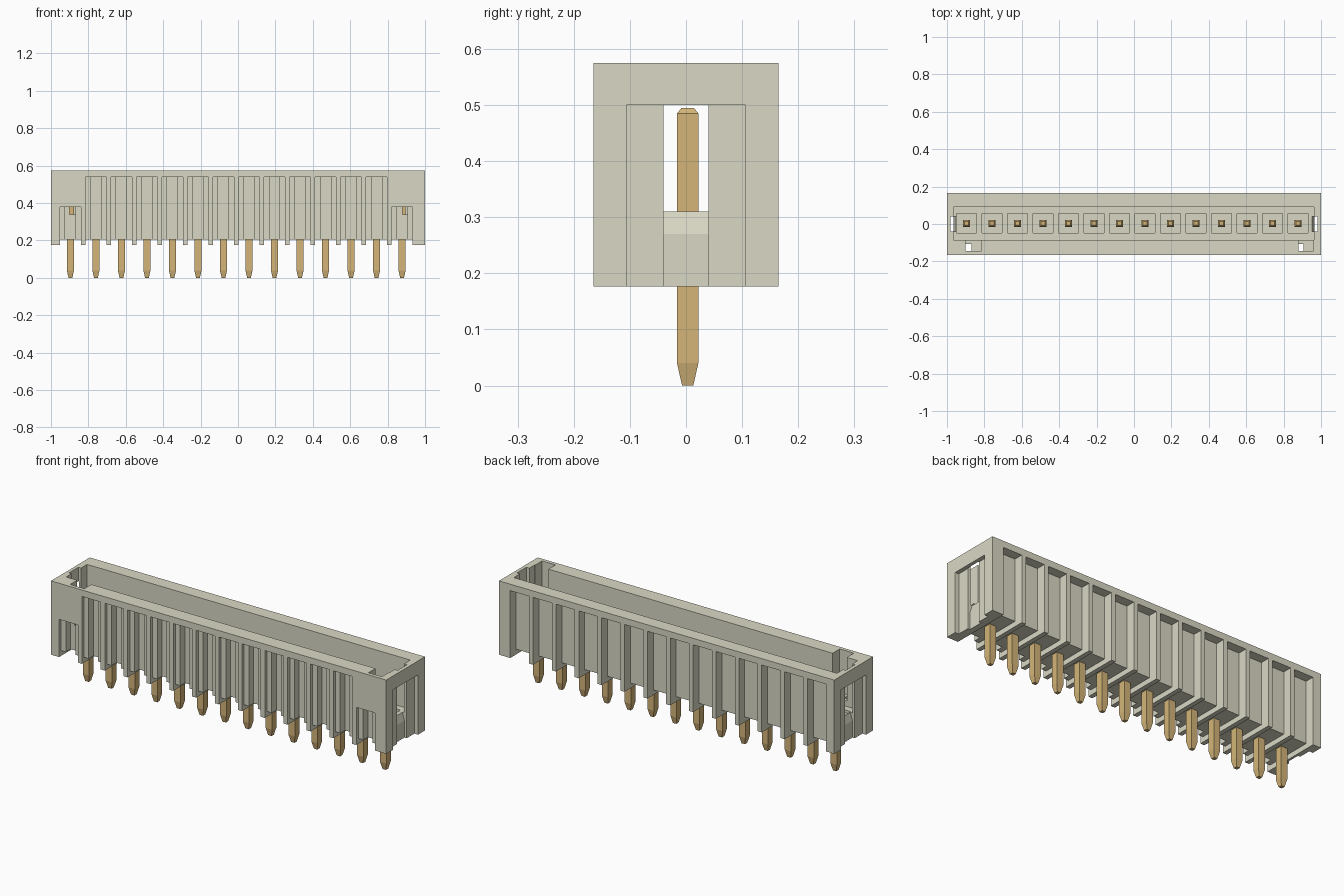
import bpy
import bmesh

cube = bpy.data.objects.get("Cube")
if cube:
    bpy.data.objects.remove(cube, do_unlink=True)

PITCH = 0.1364
PINS = [-0.896 + PITCH * i for i in range(14)]
PIN_Y = 0.003
POCKET = 0.056      # half width of the pockets around each pin


def material(name, color):
    mat = bpy.data.materials.new(name)
    mat.use_nodes = True
    mat.diffuse_color = (*color, 1)
    mat.node_tree.nodes["Principled BSDF"].inputs["Base Color"].default_value = (*color, 1)
    return mat


def add_box(bm, x0, x1, y0, y1, z0, z1):
    verts = bmesh.ops.create_cube(bm, size=1)["verts"]
    for v in verts:
        v.co.x = x1 if v.co.x > 0 else x0
        v.co.y = y1 if v.co.y > 0 else y0
        v.co.z = z1 if v.co.z > 0 else z0


def make_object(name, bm, mat=None):
    bmesh.ops.recalc_face_normals(bm, faces=bm.faces)
    mesh = bpy.data.meshes.new(name)
    bm.to_mesh(mesh)
    bm.free()
    obj = bpy.data.objects.new(name, mesh)
    bpy.context.collection.objects.link(obj)
    if mat:
        mesh.materials.append(mat)
    return obj


def boxes(name, specs, mat=None):
    bm = bmesh.new()
    for spec in specs:
        add_box(bm, *spec)
    return make_object(name, bm, mat)


def cut(target, cutter):
    mod = target.modifiers.new(cutter.name, "BOOLEAN")
    mod.operation = "DIFFERENCE"
    mod.solver = "EXACT"
    mod.object = cutter
    cutter.hide_render = True
    cutter.hide_viewport = True
    cutter.display_type = "WIRE"


plastic = material("warm grey plastic", (0.70, 0.69, 0.56))
gold = material("gold metal", (0.66, 0.46, 0.19))

# Housing block and its open cavity
housing = boxes("housing", [(-1, 1, -0.165, 0.165, 0.177, 0.575)], plastic)
cut(housing, boxes("cavity_cutter", [(-0.965, 0.963, -0.085, 0.092, 0.31, 0.7)]))

# Shallow square seat around each pin
cut(housing, boxes("seat_cutter", [
    (x - 0.053, x + 0.053, -0.049, 0.057, 0.295, 0.4) for x in PINS]))

# Vertical slots in the end walls, with a chamfer at the floor
bm = bmesh.new()
profile = [(0.965, 0.1), (0.981, 0.1), (0.981, 0.7), (0.952, 0.7), (0.952, 0.31), (0.965, 0.27)]
for side in (-1, 1):
    face = bm.faces.new([bm.verts.new((side * x, -0.04, z)) for x, z in profile])
    moved = bmesh.ops.extrude_face_region(bm, geom=[face])["geom"]
    for v in moved:
        if isinstance(v, bmesh.types.BMVert):
            v.co.y = 0.04
cut(housing, make_object("end_slot_cutter", bm))

# Wide recesses on the outside of the end walls
cut(housing, boxes("end_recess_cutter", [
    (-1.1, -0.978, -0.106, 0.106, 0.1, 0.5),
    (0.978, 1.1, -0.106, 0.106, 0.1, 0.5)]))

# Stepped front grooves, shorter at both ends
tops = [0.38 if i in (0, 13) else 0.54 for i in range(14)]
for name, half, depth in (("front_groove_cutter", POCKET, -0.147),
                          ("front_deep_groove_cutter", 0.028, -0.107)):
    cut(housing, boxes(name, [
        (x - half, x + half, -0.3, depth, 0.1, top) for x, top in zip(PINS, tops)]))

# Back pockets
cut(housing, boxes("back_pocket_cutter", [
    (x - POCKET, x + POCKET, 0.115, 0.3, 0.1, 0.54) for x in PINS]))

# Underside channels, leaving standoff ribs between the pins
cut(housing, boxes("underside_cutter", [
    (x - POCKET, x + POCKET, -0.3, 0.3, 0.1, 0.205) for x in PINS]))

# Keying slots in the front wall
cut(housing, boxes("key_slot_cutter", [
    (-0.90, -0.815, -0.145, -0.07, 0.34, 0.7),
    (0.88, 0.96, -0.145, -0.07, 0.34, 0.7)]))

# Square contact pins with tapered tips
for number, x in enumerate(PINS, 1):
    bm = bmesh.new()
    rings = []
    for z, r in ((0, 0.01), (0.04, 0.019), (0.485, 0.019), (0.495, 0.011)):
        rings.append([bm.verts.new((x + r * sx, PIN_Y + r * sy, z))
                      for sx, sy in ((-1, -1), (1, -1), (1, 1), (-1, 1))])
    for low, high in zip(rings, rings[1:]):
        for i in range(4):
            j = (i + 1) % 4
            bm.faces.new((low[i], low[j], high[j], high[i]))
    bm.faces.new(rings[0])
    bm.faces.new(rings[-1])
    make_object(f"pin_{number}", bm, gold)
